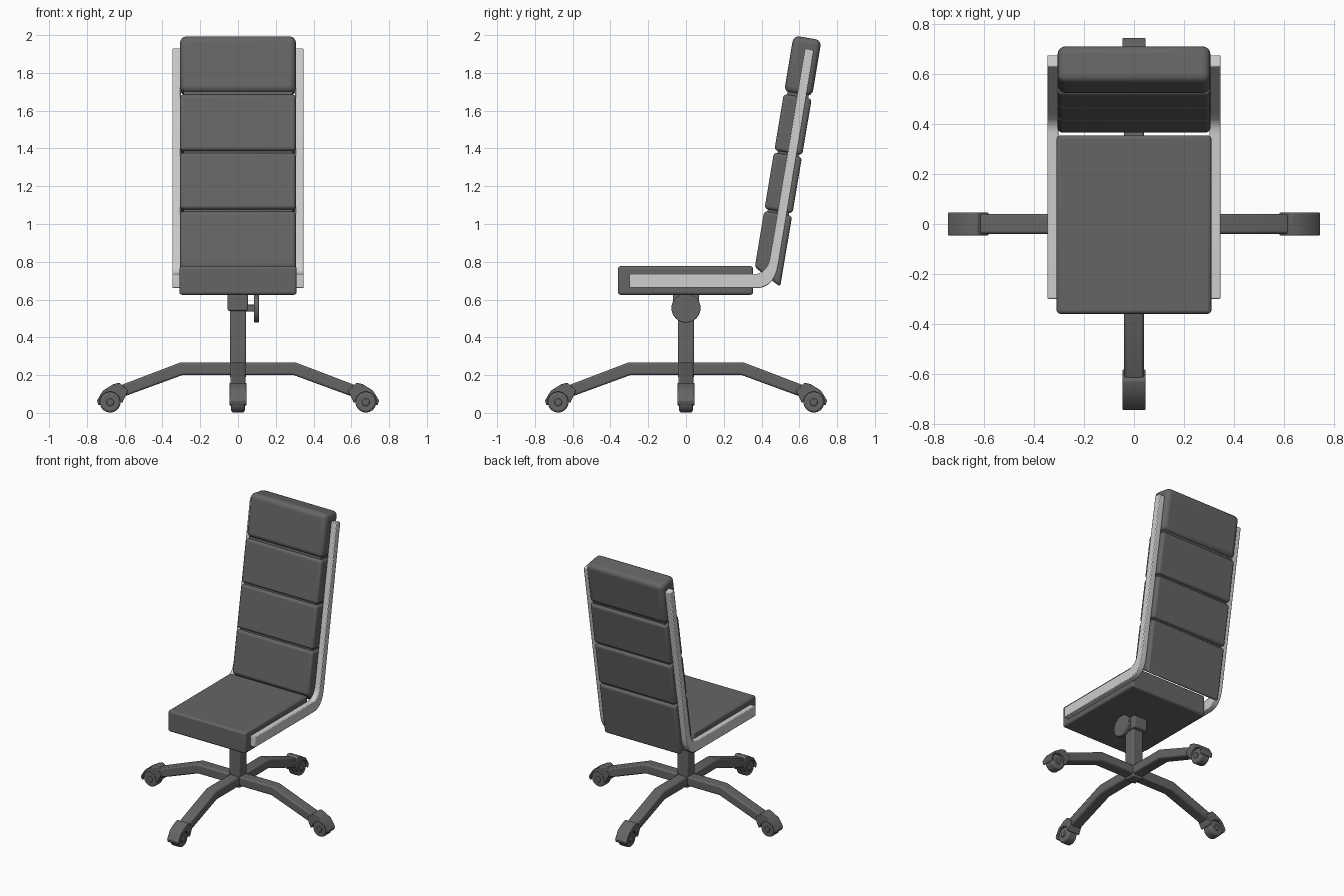
import bpy, bmesh, math
from mathutils import Matrix, Vector

cube = bpy.data.objects.get("Cube")
if cube:
    bpy.data.objects.remove(cube, do_unlink=True)


def material(name, grey):
    m = bpy.data.materials.new(name)
    m.use_nodes = True
    colour = (grey, grey, grey, 1)
    m.diffuse_color = colour
    m.node_tree.nodes["Principled BSDF"].inputs["Base Color"].default_value = colour
    return m


DARK = material("charcoal", 0.13)
LIGHT = material("pale metal", 0.62)


def finish(name, bm, mat, bevel, segments, turn):
    """Turn a bmesh into a bevelled, shaded object."""
    bm.transform(Matrix.Rotation(turn, 4, "Z"))
    bmesh.ops.recalc_face_normals(bm, faces=bm.faces)
    mesh = bpy.data.meshes.new(name)
    bm.to_mesh(mesh)
    bm.free()
    mesh.materials.append(mat)
    obj = bpy.data.objects.new(name, mesh)
    bpy.context.collection.objects.link(obj)
    if bevel:
        b = obj.modifiers.new("Bevel", "BEVEL")
        b.width, b.segments, b.limit_method = bevel, segments, "ANGLE"
        b.angle_limit = math.radians(40)
    bpy.ops.object.select_all(action="DESELECT")
    obj.select_set(True)
    bpy.context.view_layer.objects.active = obj
    bpy.ops.object.shade_smooth_by_angle(angle=math.radians(35))
    return obj


def prism(name, outline, x0, x1, mat=DARK, bevel=0.0, segments=2, turn=0.0):
    """Extrude a (y, z) outline from x0 to x1."""
    bm = bmesh.new()
    face = bm.faces.new([bm.verts.new((x0, y, z)) for y, z in outline])
    out = bmesh.ops.extrude_face_region(bm, geom=[face])
    moved = [v for v in out["geom"] if isinstance(v, bmesh.types.BMVert)]
    bmesh.ops.translate(bm, verts=moved, vec=(x1 - x0, 0, 0))
    return finish(name, bm, mat, bevel, segments, turn)


def box(name, x0, x1, y0, y1, z0, z1, **kw):
    return prism(name, [(y0, z0), (y1, z0), (y1, z1), (y0, z1)], x0, x1, **kw)


def arc(y, z, r, start, end, n):
    angles = [math.radians(start + (end - start) * i / n) for i in range(n + 1)]
    return [(y + r * math.cos(a), z + r * math.sin(a)) for a in angles]


def disc(name, y, z, r, x0, x1, **kw):
    return prism(name, arc(y, z, r, 0, 360, 32)[:-1], x0, x1, **kw)


def bend(a, corner, b, n=8):
    a, c, b = Vector(a), Vector(corner), Vector(b)
    return [tuple(a * (1 - t) ** 2 + c * 2 * t * (1 - t) + b * t * t)
            for t in (i / n for i in range(n + 1))]


# Seat cushion
box("seat", -0.31, 0.31, -0.36, 0.355, 0.625, 0.777, bevel=0.014, segments=3)

# Backrest: four leaning cushions over a thin inner board
LEAN = math.radians(9.5)
STEP, THICK, GAP = 0.314, 0.15, 0.006


def lean(u, v):
    """u runs up the backrest, v through its thickness."""
    return (0.363 + u * math.sin(LEAN) + v * math.cos(LEAN),
            0.765 + u * math.cos(LEAN) - v * math.sin(LEAN))


for i in range(4):
    low, high = i * STEP + GAP, (i + 1) * STEP - GAP
    drop = 0.08 if i == 0 else 0
    outline = [lean(low, 0), lean(low - drop, THICK), lean(high, THICK), lean(high, 0)]
    prism(f"back_cushion_{i + 1}", outline, -0.306, 0.306,
          bevel=0.032 if i == 3 else 0.018, segments=4)
prism("back_board", [lean(0.05, 0.018), lean(0.05, 0.132), lean(1.2, 0.132), lean(1.2, 0.018)],
      -0.288, 0.288)

# Bent side rails
rail = ([(-0.30, 0.66)] + bend((0.37, 0.66), (0.469, 0.66), (0.49, 0.79))
        + [(0.677, 1.92), (0.63, 1.93)]
        + bend((0.444, 0.82), (0.428, 0.735), (0.36, 0.735)) + [(-0.30, 0.735)])
for side, x0, x1 in (("left", 0.303, 0.347), ("right", -0.347, -0.303)):
    prism(f"{side}_rail", rail, x0, x1, mat=LIGHT, bevel=0.005)

# Column, mounting block and tilt knob
box("column", -0.042, 0.042, -0.042, 0.042, 0.185, 0.56, bevel=0.008)
box("mounting_block", -0.055, 0.053, -0.07, 0.07, 0.54, 0.63, bevel=0.008)
box("knob_stem", 0.04, 0.095, -0.02, 0.02, 0.537, 0.575, bevel=0.005)
disc("tilt_knob", 0, 0.555, 0.077, 0.086, 0.11, bevel=0.004)

# Four arms, each ending in a caster
arm = [(0, 0.2), (0.295, 0.2), (0.6, 0.088), (0.63, 0.143), (0.305, 0.267), (0, 0.267)]
WHEEL_Y, WHEEL_Z = 0.677, 0.057
hood = ([(0.612, 0.055), (0.582, 0.118), (0.628, 0.16), (0.66, 0.152), (0.715, 0.118),
         (0.747, 0.065), (0.738, 0.04)]
        + arc(WHEEL_Y, WHEEL_Z, 0.054, -15, 180, 14))
for i, place in enumerate(("back", "right", "front", "left")):
    turn = i * math.pi / 2
    prism(f"{place}_arm", arm, -0.04, 0.04, bevel=0.01, turn=turn)
    prism(f"{place}_caster_hood", hood, -0.046, 0.046, bevel=0.004, turn=turn)
    disc(f"{place}_wheel", WHEEL_Y, WHEEL_Z, 0.055, -0.036, 0.036, bevel=0.012,
         segments=3, turn=turn)
    disc(f"{place}_wheel_hub", WHEEL_Y, WHEEL_Z, 0.02, -0.043, 0.043, bevel=0.004, turn=turn)
